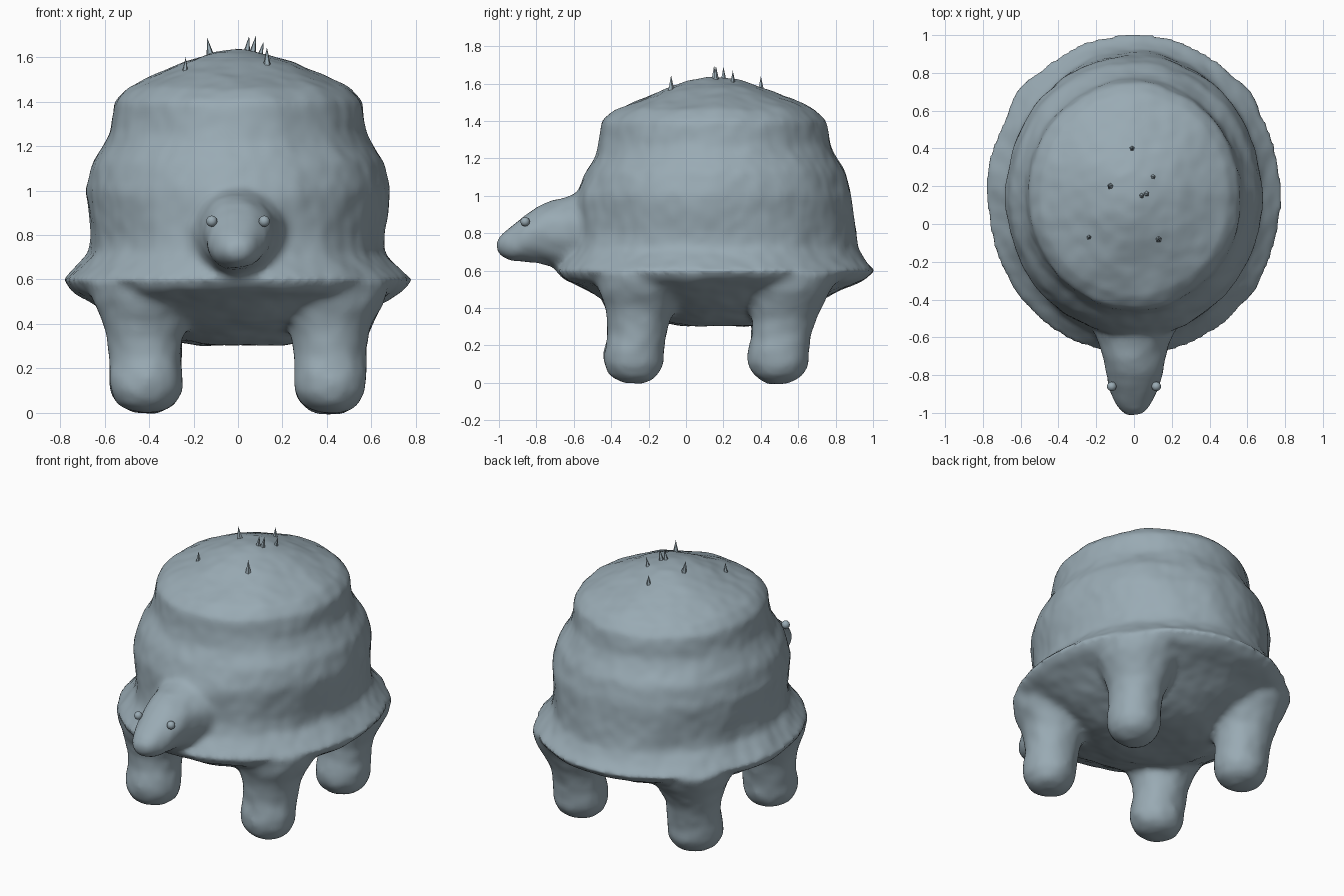
import bpy
import bmesh
import math
from mathutils import Vector, noise

if "Cube" in bpy.data.objects:
    bpy.data.objects.remove(bpy.data.objects["Cube"])

# One slate colour for everything
slate = bpy.data.materials.new("slate_blue_grey")
slate.use_nodes = True
COLOUR = (0.32, 0.405, 0.455, 1)
slate.diffuse_color = COLOUR
slate.node_tree.nodes["Principled BSDF"].inputs["Base Color"].default_value = COLOUR


def finish(name, bm):
    bmesh.ops.recalc_face_normals(bm, faces=bm.faces)
    mesh = bpy.data.meshes.new(name)
    bm.to_mesh(mesh)
    bm.free()
    mesh.materials.append(slate)
    ob = bpy.data.objects.new(name, mesh)
    bpy.context.collection.objects.link(ob)
    return ob


def loft(bm, rings, v_axis, sides=64):
    """Skin elliptical rings (centre, x radius, other radius) and cap the ends."""
    loops = []
    for centre, ru, rv in rings:
        loop = []
        for i in range(sides):
            a = math.tau * i / sides
            offset = Vector((math.cos(a) * ru, 0, 0)) + Vector(v_axis) * math.sin(a) * rv
            loop.append(bm.verts.new(Vector(centre) + offset))
        loops.append(loop)
    for low, high in zip(loops, loops[1:]):
        for i in range(sides):
            j = (i + 1) % sides
            bm.faces.new((low[i], low[j], high[j], high[i]))
    bm.faces.new(loops[0])
    bm.faces.new(loops[-1])


body = bmesh.new()

# Belly, flared rim and stepped dome: height, half width, front y, back y
SHELL = [
    (0.305, 0.20, -0.03, 0.40), (0.33, 0.35, -0.15, 0.50), (0.42, 0.53, -0.40, 0.68),
    (0.50, 0.66, -0.54, 0.83), (0.55, 0.75, -0.66, 0.96), (0.60, 0.785, -0.70, 1.01),
    (0.65, 0.73, -0.66, 0.96), (0.72, 0.665, -0.62, 0.92), (0.80, 0.66, -0.60, 0.91),
    (1.00, 0.685, -0.59, 0.89), (1.13, 0.655, -0.54, 0.85), (1.21, 0.60, -0.49, 0.80),
    (1.27, 0.575, -0.47, 0.77), (1.40, 0.56, -0.45, 0.75), (1.46, 0.50, -0.38, 0.69),
    (1.52, 0.38, -0.24, 0.56), (1.58, 0.24, -0.09, 0.41), (1.62, 0.12, 0.03, 0.28),
    (1.635, 0.03, 0.12, 0.18),
]
loft(body, [((0, (f + b) / 2, z), w, (b - f) / 2) for z, w, f, b in SHELL], (0, 1, 0))

# Four stubby legs: height, radius, forward lean of the foot
LEG = [
    (-0.005, 0.04, 0.0), (0.01, 0.09, 0.0), (0.045, 0.135, 0.0), (0.10, 0.16, 0.0),
    (0.16, 0.162, 0.0), (0.25, 0.158, 0.02), (0.34, 0.17, 0.03), (0.42, 0.20, 0.04),
    (0.50, 0.24, 0.05), (0.58, 0.26, 0.06),
]
for side in (-1, 1):
    for y in (-0.28, 0.49):
        loft(body, [((side * 0.415, y + lean, z), r, r) for z, r, lean in LEG], (0, 1, 0), 32)

# Neck and blunt snout: y, height of centre, half width, half height
HEAD = [
    (-0.40, 0.80, 0.24, 0.24), (-0.56, 0.80, 0.22, 0.22), (-0.63, 0.80, 0.185, 0.20),
    (-0.72, 0.80, 0.165, 0.18), (-0.79, 0.795, 0.152, 0.155), (-0.86, 0.77, 0.135, 0.125),
    (-0.93, 0.745, 0.105, 0.095), (-0.98, 0.74, 0.075, 0.065), (-1.01, 0.735, 0.035, 0.03),
]
loft(body, [((0, y, z), w, h) for y, z, w, h in HEAD], (0, 0, 1), 32)

# Fuse the parts into one soft skin
tortoise = finish("tortoise_body", body)
bpy.context.view_layer.objects.active = tortoise
tortoise.select_set(True)
remesh = tortoise.modifiers.new("fuse", "REMESH")
remesh.mode = "VOXEL"
remesh.voxel_size = 0.02
soften = tortoise.modifiers.new("soften", "SMOOTH")
soften.factor = 0.5
soften.iterations = 8
for name in ("fuse", "soften"):
    bpy.ops.object.modifier_apply(modifier=name)

# Gentle hand-modelled lumps
lumpy = bmesh.new()
lumpy.from_mesh(tortoise.data)
lumpy.normal_update()
shifts = [v.normal * (0.010 * noise.noise(v.co * 5) + 0.004 * noise.noise(v.co * 14))
          for v in lumpy.verts]
for v, shift in zip(lumpy.verts, shifts):
    v.co += shift
for face in lumpy.faces:
    face.smooth = True
    face.material_index = 0
lumpy.to_mesh(tortoise.data)
lumpy.free()
tortoise.data.materials.clear()
tortoise.data.materials.append(slate)

# Bead eyes
for side, label in ((-1, "right"), (1, "left")):
    bm = bmesh.new()
    bmesh.ops.create_uvsphere(bm, u_segments=16, v_segments=10, radius=0.025)
    bmesh.ops.translate(bm, vec=(side * 0.118, -0.86, 0.862), verts=bm.verts)
    for face in bm.faces:
        face.smooth = True
    finish(label + "_eye", bm)

# Small thorns on the dome: base x, base y, tip x, tip z
THORNS = [
    (-0.12, 0.20, -0.14, 1.69), (-0.01, 0.40, -0.01, 1.64), (0.09, 0.25, 0.115, 1.67),
    (0.06, 0.16, 0.08, 1.695), (0.035, 0.15, 0.05, 1.695), (-0.24, -0.07, -0.235, 1.60),
    (0.13, -0.08, 0.13, 1.645),
]
thorns = bmesh.new()
for x, y, tip_x, tip_z in THORNS:
    height = 0.10
    made = bmesh.ops.create_cone(thorns, segments=5, radius1=0.022, radius2=0, depth=height)
    for v in made["verts"]:
        t = v.co.z / height + 0.5
        v.co += Vector((x + (tip_x - x) * t, y, tip_z - height / 2))
finish("shell_thorns", thorns)
